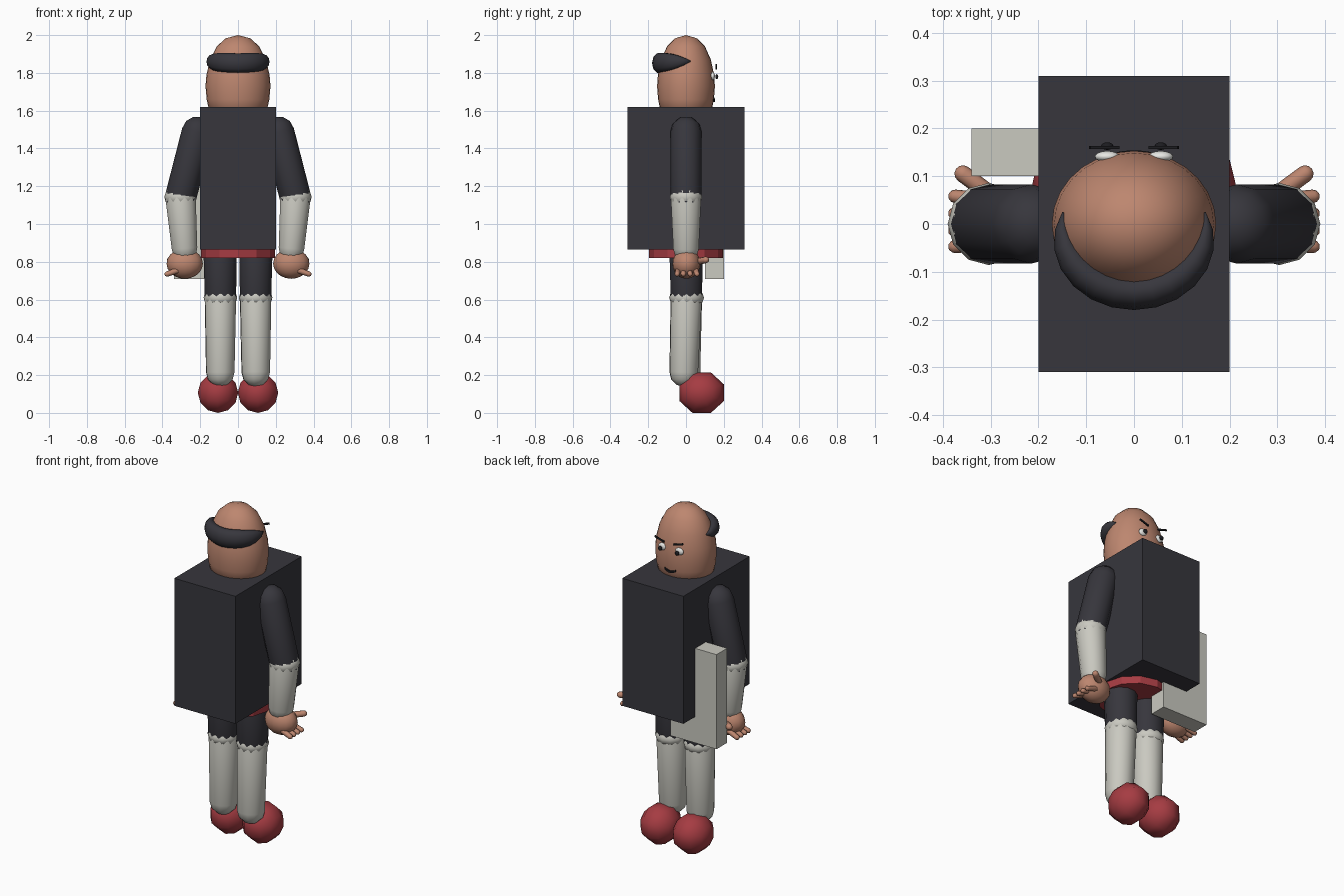
import bpy, bmesh, math
from mathutils import Vector, Matrix

if "Cube" in bpy.data.objects:
    bpy.data.objects.remove(bpy.data.objects["Cube"])


def material(name, r, g, b):
    m = bpy.data.materials.new(name)
    m.diffuse_color = (r, g, b, 1)
    m.use_nodes = True
    m.node_tree.nodes["Principled BSDF"].inputs["Base Color"].default_value = m.diffuse_color
    return m


DARK = material("charcoal", 0.038, 0.037, 0.046)
LIGHT = material("pale_grey", 0.59, 0.585, 0.53)
RED = material("red", 0.38, 0.045, 0.055)
SKIN = material("skin", 0.51, 0.24, 0.16)
WHITE = material("eye_white", 0.85, 0.85, 0.82)
BLACK = material("black", 0.012, 0.012, 0.015)


def finish(name, bm, mat, smooth=True):
    bmesh.ops.recalc_face_normals(bm, faces=bm.faces)
    me = bpy.data.meshes.new(name)
    bm.to_mesh(me)
    bm.free()
    for p in me.polygons:
        p.use_smooth = smooth
    me.materials.append(mat)
    ob = bpy.data.objects.new(name, me)
    bpy.context.collection.objects.link(ob)
    return ob


def box(name, lo, hi, mat, tilt=0.0):
    lo, hi = Vector(lo), Vector(hi)
    bm = bmesh.new()
    bmesh.ops.create_cube(bm, size=1, matrix=Matrix.Translation((lo + hi) / 2)
                          @ Matrix.Rotation(tilt, 4, 'Y') @ Matrix.Diagonal((*(hi - lo), 1)))
    return finish(name, bm, mat, False)


def ellipsoid(name, c, r, mat, seg=16, rings=10, rot=Matrix()):
    bm = bmesh.new()
    bmesh.ops.create_uvsphere(bm, u_segments=seg, v_segments=rings, radius=1,
                              matrix=Matrix.Translation(c) @ Matrix.Diagonal((*r, 1)) @ rot)
    return finish(name, bm, mat)


def capsule(name, a, b, ra, rb, mat, sides=12, turn=0.0):
    """Tapered limb with rounded ends, running from a to b."""
    a, b = Vector(a), Vector(b)
    length = (b - a).length
    ang = [math.radians(d) for d in (90, 60, 30, 0)]
    prof = [(ra * math.cos(t), -ra * math.sin(t)) for t in ang]
    prof += [(rb * math.cos(t), length + rb * math.sin(t)) for t in reversed(ang)]
    frame = (Matrix.Translation(a) @ (b - a).to_track_quat('Z', 'Y').to_matrix().to_4x4()
             @ Matrix.Rotation(turn, 4, 'Z'))
    return lathe(name, prof, mat, sides, frame)


def lathe(name, prof, mat, sides, frame=Matrix()):
    bm = bmesh.new()
    rows = []
    for r, z in prof:
        n = 1 if r < 1e-5 else sides
        rows.append([bm.verts.new(frame @ Vector((r * math.cos(2 * math.pi * i / sides),
                                                  r * math.sin(2 * math.pi * i / sides), z)))
                     for i in range(n)])
    for p, q in zip(rows, rows[1:]):
        for i in range(sides):
            j = (i + 1) % sides
            vs = [p[i % len(p)], p[j % len(p)], q[j % len(q)], q[i % len(q)]]
            bm.faces.new(list(dict.fromkeys(vs)))
    return finish(name, bm, mat)


# Body block, waistband and side slab
box("torso", (-0.2, -0.31, 0.865), (0.2, 0.31, 1.62), DARK)
box("side_slab", (-0.34, 0.1, 0.71), (-0.04, 0.2, 1.27), LIGHT)
bm = bmesh.new()
bmesh.ops.create_cone(bm, cap_ends=True, segments=12, radius1=0.195, radius2=0.195, depth=0.08,
                      matrix=Matrix.Translation((0, 0, 0.86)))
finish("waistband", bm, RED, False)

# Egg-shaped head
lathe("head", [(0, 1.55), (0.1, 1.56), (0.155, 1.61), (0.166, 1.66), (0.172, 1.73),
               (0.167, 1.79), (0.148, 1.87), (0.113, 1.94), (0.065, 1.983), (0, 2.0)],
      SKIN, 28, Matrix.Diagonal((1, 0.89, 1, 1)))

# Tapered crescent of hair around the back of the head
bm = bmesh.new()
rows = []
STEPS, SIDES = 14, 10
for i in range(STEPS + 1):
    u = i / STEPS * 2 - 1
    a = math.radians(-90 + 100 * u)
    size = max(0.04, (1 - abs(u) ** 3.2))
    cx, cy = 0.151 * math.cos(a), 0.142 * math.sin(a)
    row = []
    for k in range(SIDES):
        t = 2 * math.pi * k / SIDES
        d = 0.038 * size * math.cos(t)
        row.append(bm.verts.new((cx + d * math.cos(a), cy + d * math.sin(a),
                                 1.852 + 0.01 * abs(u) + 0.054 * size * math.sin(t))))
    rows.append(row)
for p, q in zip(rows, rows[1:]):
    for k in range(SIDES):
        j = (k + 1) % SIDES
        bm.faces.new((p[k], p[j], q[j], q[k]))
bm.faces.new(rows[0])
bm.faces.new(rows[-1])
finish("hair_fringe", bm, DARK)

# Mouth: a small curved strip on the face
bm = bmesh.new()
strip = []
for i in range(9):
    x = -0.036 + 0.009 * i
    z = 1.652 + 0.012 * (x / 0.036) ** 2
    y = 0.148 * math.sqrt(1 - (x / 0.166) ** 2) + 0.003
    strip.append([bm.verts.new((x, y + dy, z + dz))
                  for dy, dz in ((-0.006, -0.006), (0.003, -0.006), (0.003, 0.006), (-0.006, 0.006))])
for p, q in zip(strip, strip[1:]):
    for k in range(4):
        bm.faces.new((p[k], p[(k + 1) % 4], q[(k + 1) % 4], q[k]))
bm.faces.new(strip[0])
bm.faces.new(strip[-1])
finish("mouth", bm, BLACK, False)

for side, s in (("left", -1), ("right", 1)):
    # Eyes and slanted brows
    ellipsoid(side + "_eye", (s * 0.056, 0.141, 1.783), (0.026, 0.012, 0.021), WHITE)
    ellipsoid(side + "_pupil", (s * 0.056, 0.163, 1.78), (0.013, 0.008, 0.013), BLACK, 12, 8)
    box(side + "_brow", (s * 0.062 - 0.032, 0.157, 1.828), (s * 0.062 + 0.032, 0.163, 1.838),
        BLACK, -s * 0.3)

    # Arm: dark sleeve over a pale forearm
    shoulder, elbow, wrist = (s * 0.215, 0, 1.487), (s * 0.304, 0, 1.14), (s * 0.283, 0, 0.87)
    capsule(side + "_upper_arm", shoulder, elbow, 0.083, 0.083, DARK)
    capsule(side + "_forearm", elbow, wrist, 0.083, 0.07, LIGHT, 12, math.pi / 12)
    ellipsoid(side + "_elbow", (s * 0.304, 0, 1.142), (0.086, 0.086, 0.06), LIGHT, 12, 8)

    # Hand with four fingers and a thumb
    ellipsoid(side + "_hand", (s * 0.282, 0.002, 0.79), (0.096, 0.074, 0.08), SKIN)
    for n, y in enumerate((-0.047, -0.014, 0.022, 0.058)):
        capsule(f"{side}_finger_{n + 1}", (s * 0.30, y * 0.85, 0.762), (s * 0.375, y, 0.735),
                0.016, 0.014, SKIN, 8)
    capsule(side + "_thumb", (s * 0.29, 0.055, 0.8), (s * 0.358, 0.105, 0.81),
            0.018, 0.018, SKIN, 8)

    # Leg: dark thigh over a pale shin
    hip, knee = (s * 0.095, 0, 0.9), (s * 0.093, 0.002, 0.62)
    ankle = (s * 0.094, -0.012 if s > 0 else 0.0, 0.215)
    capsule(side + "_thigh", hip, knee, 0.092, 0.086, DARK)
    capsule(side + "_shin", knee, ankle, 0.085, 0.077, LIGHT, 12, math.pi / 12)
    ellipsoid(side + "_knee", (s * 0.093, 0.003, 0.61), (0.089, 0.092, 0.06), LIGHT, 12, 8)

    # Chunky faceted shoe
    turn = Matrix.Rotation(math.pi / 2, 4, 'Y') @ Matrix.Rotation(math.pi / 8, 4, 'Z')
    ellipsoid(side + "_shoe", (s * 0.106, 0.083, 0.107), (0.107, 0.127, 0.116), RED, 8, 6, turn)
